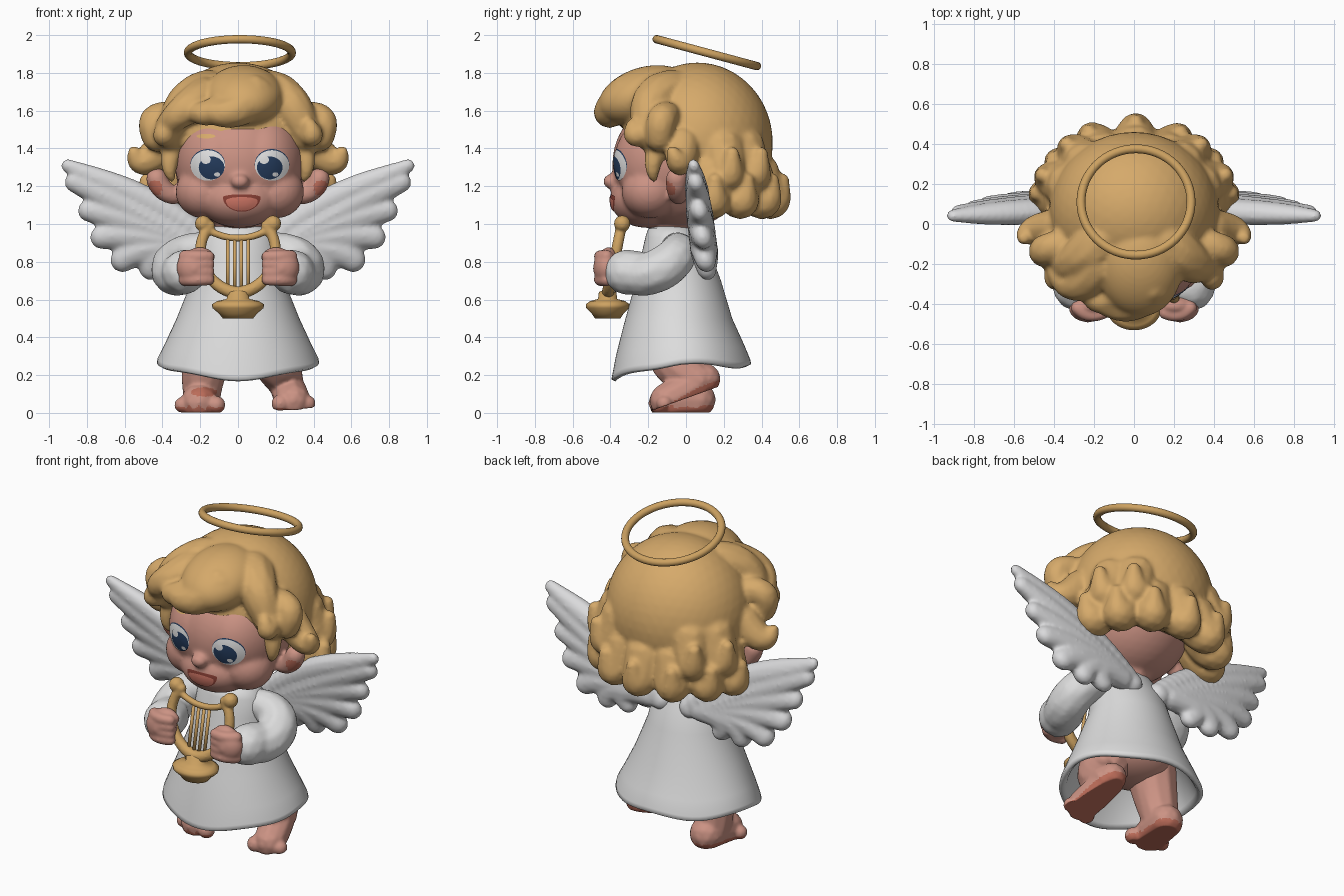
import bpy, bmesh, math
from mathutils import Vector, Matrix
from mathutils.bvhtree import BVHTree

cube = bpy.data.objects.get("Cube")
if cube:
    bpy.data.objects.remove(cube)


def material(name, *rgb):
    m = bpy.data.materials.new(name)
    m.use_nodes = True
    m.diffuse_color = (*rgb, 1)
    m.node_tree.nodes["Principled BSDF"].inputs["Base Color"].default_value = (*rgb, 1)
    return m


HAIR = material("honey hair", .67, .4, .145)
GOLD = material("gold", .61, .36, .12)
SKIN = material("skin", .6, .29, .23)
BLUSH = material("rosy skin", .5, .15, .1)
CLOTH = material("white cloth", .72, .72, .72)
FEATHER = material("feather white", .7, .7, .71)
EYE = material("eye white", .76, .76, .76)
NAVY = material("navy iris", .018, .045, .11)
MOUTH = material("mouth red", .25, .05, .035)
TONGUE = material("tongue", .62, .18, .13)


def finish(name, bm, *mats):
    me = bpy.data.meshes.new(name)
    bm.to_mesh(me)
    bm.free()
    for m in mats:
        me.materials.append(m)
    me.shade_smooth()
    ob = bpy.data.objects.new(name, me)
    bpy.context.collection.objects.link(ob)
    return ob


def ball(bm, centre, radii, tilt=0):
    mat = Matrix.Translation(centre) @ Matrix.Rotation(tilt, 4, 'X') @ Matrix.Diagonal((*radii, 1))
    bmesh.ops.create_icosphere(bm, subdivisions=4, radius=1, matrix=mat)


def chain(bm, *pts, n=14):
    """Tapered rounded tube along a Bezier path of (x, y, z, radius) points."""
    for i in range(n + 1):
        p = [Vector(q) for q in pts]
        while len(p) > 1:
            p = [a.lerp(b, i / n) for a, b in zip(p, p[1:])]
        x, y, z, r = p[0]
        bmesh.ops.create_icosphere(bm, subdivisions=2, radius=r, matrix=Matrix.Translation((x, y, z)))


def sculpt(name, bm, mats, voxel=.013, smooth=4, warp=None, rule=None):
    """Fuse overlapping shapes into one smooth skin, then bend and colour it."""
    ob = finish(name, bm)
    mod = ob.modifiers.new("fuse", 'REMESH')
    mod.mode, mod.voxel_size = 'VOXEL', voxel
    mod = ob.modifiers.new("soften", 'SMOOTH')
    mod.factor, mod.iterations = .5, smooth
    dg = bpy.context.evaluated_depsgraph_get()
    me = bpy.data.meshes.new_from_object(ob.evaluated_get(dg))
    ob.modifiers.clear()
    ob.data = me
    me.materials.clear()
    for m in mats:
        me.materials.append(m)
    if warp:
        for v in me.vertices:
            v.co = warp(v.co)
    for f in me.polygons:
        f.material_index = int(rule(f.center, f.normal)) if rule else 0
    me.shade_smooth()
    return ob


# Head with broad face, muzzle, cheeks, nose, ears and neck
bm = bmesh.new()
ball(bm, (.01, -.03, 1.32), (.345, .36, .35))
ball(bm, (.01, -.21, 1.13), (.22, .19, .15))
ball(bm, (.01, -.395, 1.225), (.05, .045, .04))
chain(bm, (0, -.06, .93, .12), (0, -.05, 1.05, .13))
for s in (-1, 1):
    ball(bm, (s * .12 + .01, -.08, 1.33), (.225, .3, .28))
    ball(bm, (s * .19 + .01, -.19, 1.17), (.15, .15, .14))
    chain(bm, (s * .34, -.04, 1.15, .05), (s * .41, -.05, 1.17, .06), (s * .43, -.05, 1.24, .06))
head = sculpt("head", bm, (SKIN, BLUSH), smooth=8,
              rule=lambda c, n: (Vector((abs(c.x), c.y, c.z)) - Vector((.44, -.09, 1.19))).length < .042)
tree = BVHTree.FromPolygons([v.co for v in head.data.vertices],
                            [tuple(p.vertices) for p in head.data.polygons])


def face_plate(name, x, z, rx, rz, lift, mat, top=1.0):
    """Thin painted ellipse laid on the face; top flattens its upper half."""
    bm = bmesh.new()
    rings, sides = 6, 28

    def vert(px, pz):
        hit = tree.ray_cast(Vector((px, -2, pz)), Vector((0, 1, 0)))[0]
        return bm.verts.new((px, (hit.y if hit else -.3) - lift, pz))

    last = [vert(x, z)] * sides
    for k in range(1, rings + 1):
        row = []
        for i in range(sides):
            a = math.tau * i / sides
            h = math.sin(a) * (top if math.sin(a) > 0 else 1)
            row.append(vert(x + rx * k / rings * math.cos(a), z + rz * k / rings * h))
        for i in range(sides):
            j = (i + 1) % sides
            quad = [last[i], row[i], row[j], last[j]]
            bm.faces.new(quad[:3] if k == 1 else quad)
        last = row
    bmesh.ops.recalc_face_normals(bm, faces=bm.faces)
    if sum(f.normal.y for f in bm.faces) > 0:
        bmesh.ops.reverse_faces(bm, faces=bm.faces)
    finish(name, bm, mat)


# Painted face
for side, x in (("right", -.16), ("left", .18)):
    inner = .02 if x < 0 else -.012
    face_plate(side + "_lash", x, 1.315, .092, .082, .003, NAVY)
    face_plate(side + "_eye_white", x, 1.31, .091, .081, .005, EYE)
    face_plate(side + "_iris", x + inner, 1.3, .068, .064, .007, NAVY, .9)
    face_plate(side + "_glint", x + inner - .03, 1.34, .026, .022, .009, EYE)
    face_plate(side + "_small_glint", x + inner + .03, 1.262, .016, .012, .009, EYE)
face_plate("right_brow", -.17, 1.465, .05, .012, .004, HAIR)
face_plate("mouth", .02, 1.142, .1, .077, .004, MOUTH, .2)
face_plate("tongue", .02, 1.124, .084, .054, .007, TONGUE, .35)

# Hair: trimmed cap, swept fringe, side curls and flicked hem
bm = bmesh.new()
ball(bm, (0, .06, 1.43), (.425, .4, .425))
bmesh.ops.bisect_plane(bm, geom=bm.verts[:] + bm.edges[:] + bm.faces[:], plane_co=(0, .1, 1.23),
                       plane_no=(0, -.28, -.5), clear_outer=True)
bmesh.ops.holes_fill(bm, edges=[e for e in bm.edges if e.is_boundary], sides=0)
ball(bm, (.03, -.22, 1.68), (.21, .25, .15), .3)
chain(bm, (.08, -.3, 1.68, .12), (.0, -.44, 1.57, .09), (-.12, -.4, 1.59, .07))
chain(bm, (-.08, -.36, 1.62, .08), (-.2, -.42, 1.56, .07), (-.24, -.32, 1.6, .04))
chain(bm, (-.18, -.2, 1.66, .12), (-.3, -.38, 1.61, .08), (-.37, -.24, 1.52, .07))
for s in (-1, 1):
    chain(bm, (s * .16, -.08, 1.69, .13), (s * .29, -.23, 1.68, .12), (s * .36, -.19, 1.46, .08))
    chain(bm, (s * .36, -.1, 1.57, .08), (s * .49, -.14, 1.58, .08), (s * .43, -.14, 1.46, .08))
    chain(bm, (s * .36, -.2, 1.52, .07), (s * .41, -.29, 1.42, .07), (s * .38, -.28, 1.52, .04))
    chain(bm, (s * .38, -.02, 1.42, .1), (s * .53, -.02, 1.26, .08), (s * .55, -.07, 1.38, .035))
    chain(bm, (s * .34, -.15, 1.42, .06), (s * .38, -.19, 1.3, .05), (s * .35, -.17, 1.24, .02))


def flick(angle, lift, reach):
    c, s = math.cos(math.radians(angle)), math.sin(math.radians(angle))
    chain(bm, *[(.43 * k * c, .06 + .39 * k * s, z + lift, r) for k, z, r in
                ((.8, 1.25, .13), (1.05, .99, .11), (reach, 1.22, .04))])


for angle in (12, 36, 62, 89, 117, 144, 168):
    flick(angle, .01, 1.15)
for angle in (24, 48, 132, 156):
    flick(angle, .15, 1.16)
sculpt("hair", bm, (HAIR,), smooth=5)

# Halo
bpy.ops.mesh.primitive_torus_add(major_segments=64, minor_segments=16, major_radius=.275, minor_radius=.022,
                                 location=(.01, .11, 1.907), rotation=(-.262, 0, 0))
halo = bpy.context.object
halo.name = "halo"
halo.data.materials.append(GOLD)
halo.data.shade_smooth()

# Hollow robe: rows of height, y centre, x radius, y radius, hem wave
bm = bmesh.new()
last, sides = None, 64
for z, cy, rx, ry, wave in ((.99, -.07, .11, .1, 0), (.975, -.075, .16, .125, 0), (.93, -.07, .2, .145, 0),
                            (.82, -.05, .225, .19, 0), (.7, -.04, .245, .225, 0), (.5, -.04, .325, .285, .2),
                            (.36, -.03, .39, .34, .6), (.29, -.025, .425, .365, 1), (.265, -.025, .43, .37, 1),
                            (.255, -.025, .41, .35, 1), (.28, -.025, .385, .33, 1), (.5, -.03, .28, .24, 0)):
    row = []
    for i in range(sides):
        a = math.tau * i / sides
        s = math.sin(a)
        dz = -.08 * max(0, -s) ** 1.5 - .015 * max(0, s) + .008 * math.sin(5 * a)
        row.append(bm.verts.new((rx * math.cos(a), cy + ry * s, z + wave * dz)))
    if last:
        for i in range(sides):
            j = (i + 1) % sides
            bm.faces.new((last[i], row[i], row[j], last[j]))
    last = row
bm.faces.new(last)
bmesh.ops.recalc_face_normals(bm, faces=bm.faces)
finish("robe", bm, CLOTH)

# Hips inside the robe
bm = bmesh.new()
ball(bm, (0, -.03, .42), (.25, .2, .13))
finish("hips", bm, SKIN)

# Sleeves, hands and wings on each side
for side, s in (("right", -1), ("left", 1)):
    bm = bmesh.new()
    chain(bm, (s * .16, -.05, .87, .09), (s * .4, 0, .85, .12), (s * .37, -.17, .685, .125),
          (s * .285, -.3, .745, .11))
    chain(bm, (s * .3, -.25, .74, .118), (s * .285, -.315, .745, .122))
    sculpt(side + "_sleeve", bm, (CLOTH,), voxel=.014)

    bm = bmesh.new()
    chain(bm, (s * .28, -.34, .75, .065), (s * .23, -.42, .765, .075))
    ball(bm, (s * .23, -.42, .77), (.095, .07, .095))
    for k in range(4):
        z = .705 + .041 * k
        chain(bm, (s * .28, -.42, z, .036), (s * .23, -.475, z, .034), (s * .155, -.445, z, .032))
    chain(bm, (s * .24, -.41, .83, .038), (s * .19, -.41, .86, .036), (s * .15, -.41, .825, .03))
    sculpt(side + "_hand", bm, (SKIN,), voxel=.008, smooth=8)

    bm = bmesh.new()
    chain(bm, (s * .1, 0, .85, .07), (s * .45, 0, 1.16, .09), (s * .7, 0, 1.2, .085), (s * .9, 0, 1.308, .038), n=24)
    for x, z, r in ((.865, 1.22, .055), (.79, 1.07, .06), (.72, .93, .065), (.61, .81, .068),
                    (.46, .765, .065), (.32, .765, .06)):
        chain(bm, (s * .18, 0, .86, .08), (s * (.33 + x * .3), 0, .5 + z * .5, .105), (s * x, 0, z, r), n=20)
    sculpt(side + "_wing", bm, (FEATHER,), voxel=.012, smooth=7,
           warp=lambda v: Vector((v.x, v.y * .85 + .115 - .12 * (v.z - .7), v.z)))

# Legs: one planted, one with a raised heel; soles are flattened
for side, s in (("right", -1), ("left", 1)):
    bm = bmesh.new()
    if s < 0:
        chain(bm, (-.14, -.02, .42, .15), (-.19, -.03, .22, .125), (-.19, .01, .1, .105))
        chain(bm, (-.185, .06, .07, .1), (-.195, -.04, .07, .105), (-.205, -.1, .055, .1))
        toes = [(-.115 - .06 * k, -.145 + .012 * k, .042, .05 - .002 * k) for k in range(4)]
    else:
        chain(bm, (.14, -.03, .42, .15), (.2, -.14, .27, .14), (.25, .06, .17, .1))
        chain(bm, (.245, .1, .18, .085), (.27, -.02, .11, .1), (.29, -.1, .065, .095))
        toes = [(.225 + .048 * k, -.15 + .012 * k, .05, .05 - .002 * k) for k in range(4)]
    for t in toes:
        chain(bm, t, n=1)
    base, slope = (.003, 0) if s < 0 else (.012, .36)
    sole = Vector((0, slope, -1)).normalized()
    floor = lambda v: max(.003, base + slope * (v.y + .18))
    sculpt(side + "_leg", bm, (SKIN, BLUSH), voxel=.009, smooth=7,
           warp=lambda v: Vector((v.x, v.y, max(v.z, floor(v)))),
           rule=lambda c, n: (n.dot(sole) > .25 and c.z < floor(c) + .035) or
           (n.y < -.1 and n.z > 0 and ((c.x + .18) / .07) ** 2 + ((c.z - .11) / .025) ** 2 < 1))

# Lyre: frame with curled ends, crossbar, strings and pedestal
lean = lambda z: -.42 + (z - .6) * .2
bm = bmesh.new()
for s in (-1, 1):
    chain(bm, *[(s * x, lean(z), z, r) for x, z, r in
                ((0, .635, .036), (.16, .65, .032), (.265, .85, .03), (.15, .99, .03))], n=36)
    chain(bm, (s * .16, lean(.99), .99, .03), (s * .185, lean(1.01), 1.002, .045), n=4)
chain(bm, (-.17, lean(.97), .975, .02), (0, lean(.9), .875, .02), (.17, lean(.97), .975, .02), n=36)
sculpt("lyre_frame", bm, (GOLD,), voxel=.008, smooth=2)

bm = bmesh.new()
for k in range(4):
    x = (k - 1.5) * .036
    a, b = Vector((x, lean(.65), .65)), Vector((x, lean(.93), .935))
    turn = (b - a).to_track_quat('Z', 'Y').to_matrix().to_4x4()
    bmesh.ops.create_cone(bm, cap_ends=True, segments=10, radius1=.01, radius2=.01, depth=(b - a).length,
                          matrix=Matrix.Translation((a + b) / 2) @ turn)
finish("lyre_strings", bm, GOLD)

bm = bmesh.new()
outline = [(0, .5), (.08, .5), (.1, .525), (.135, .555), (.138, .575), (.11, .592), (.06, .603), (.055, .64), (0, .66)]
verts = [bm.verts.new((r, 0, z)) for r, z in outline]
edges = [bm.edges.new(p) for p in zip(verts, verts[1:])]
bmesh.ops.spin(bm, geom=verts + edges, cent=(0, 0, 0), axis=(0, 0, 1), angle=math.tau, steps=40)
bmesh.ops.remove_doubles(bm, verts=bm.verts, dist=.0005)
bmesh.ops.recalc_face_normals(bm, faces=bm.faces)
bmesh.ops.transform(bm, matrix=Matrix.Translation((0, -.415, 0)) @ Matrix.Diagonal((1, .84, 1, 1)), verts=bm.verts)
finish("lyre_pedestal", bm, GOLD)
